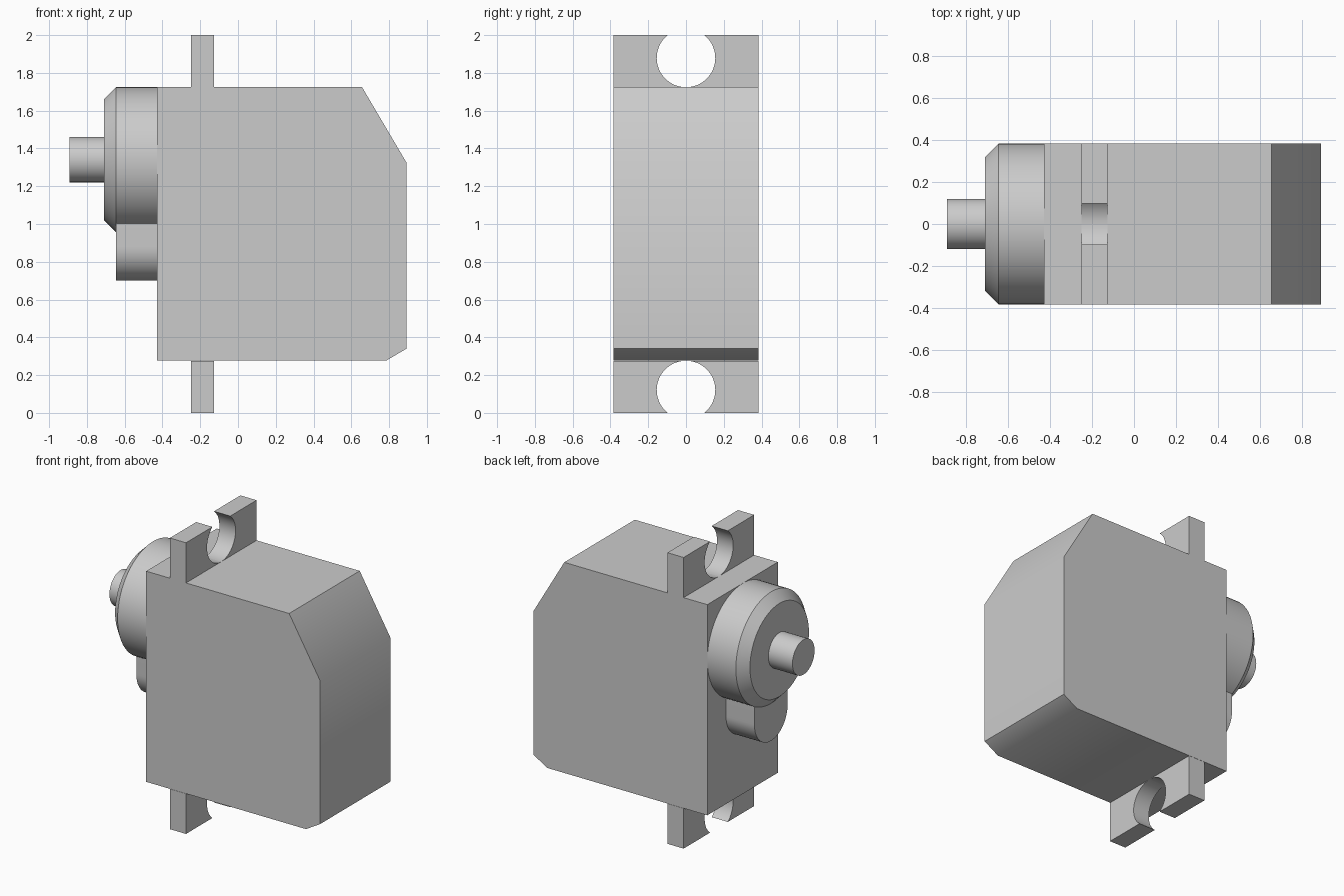
import bpy, bmesh
from math import sin, cos, pi, acos

cube = bpy.data.objects.get("Cube")
if cube:
    bpy.data.objects.remove(cube, do_unlink=True)

grey = bpy.data.materials.new("plain_grey")
grey.use_nodes = True
grey.diffuse_color = (0.6, 0.6, 0.6, 1)
grey.node_tree.nodes["Principled BSDF"].inputs["Base Color"].default_value = (0.6, 0.6, 0.6, 1)

parts = []
HALF = 0.383                 # half depth of the case
TOP, BOTTOM = 1.724, 0.277   # case height range
FACE = -0.43                 # case side carrying the shaft
AXIS_Z = TOP - HALF          # shaft height


def loft(name, rings):
    """Closed solid through matching rings of points."""
    bm = bmesh.new()
    loops = [[bm.verts.new(p) for p in ring] for ring in rings]
    n = len(loops[0])
    for a, b in zip(loops, loops[1:]):
        for i in range(n):
            j = (i + 1) % n
            bm.faces.new((a[i], a[j], b[j], b[i]))
    bm.faces.new(loops[0])
    bm.faces.new(loops[-1])
    bmesh.ops.recalc_face_normals(bm, faces=bm.faces)
    mesh = bpy.data.meshes.new(name)
    bm.to_mesh(mesh)
    bm.free()
    mesh.materials.append(grey)
    obj = bpy.data.objects.new(name, mesh)
    bpy.context.collection.objects.link(obj)
    parts.append(obj)
    return obj


def along_x(profile, x0, x1):
    return [[(x, y, z) for y, z in profile] for x in (x0, x1)]


def arc(radius, z, start, end, steps):
    angles = [start + (end - start) * i / steps for i in range(steps + 1)]
    return [(radius * cos(a), z + radius * sin(a)) for a in angles]


def disc_ring(x, radius):
    return [(x, y, z) for y, z in arc(radius, AXIS_Z, 0, 2 * pi, 64)[:-1]]


# Case with two chamfered corners
outline = [(FACE, BOTTOM), (0.785, BOTTOM), (0.892, 0.34),
           (0.892, 1.325), (0.657, TOP), (FACE, TOP)]
loft("case", [[(x, y, z) for x, z in outline] for y in (-HALF, HALF)])

# Mounting tabs, each with an open screw hole
HOLE = 0.155
hole_z = TOP + HOLE
opening = acos((2 - hole_z) / HOLE)
half_tab = [(HALF, TOP), (HALF, 2)] + arc(HOLE, hole_z, pi / 2 - opening, -pi / 2, 24)
for name, flip in (("upper_tab", False), ("lower_tab", True)):
    profile = [(y, 2 - z if flip else z) for y, z in half_tab]
    tab = loft(name, along_x(profile, -0.25, -0.127))
    mirror = tab.modifiers.new("mirror", "MIRROR")
    mirror.use_axis = (False, True, False)
    mirror.use_mirror_merge = False

# Round gear housing with chamfered rim
loft("gear_housing", [disc_ring(FACE, HALF), disc_ring(-0.647, HALF), disc_ring(-0.71, 0.32)])

# Output shaft
loft("output_shaft", [disc_ring(-0.70, 0.12), disc_ring(-0.893, 0.12)])

# Smaller housing with rounded lower end
R = 0.18
loft("small_gear_housing",
     along_x([(-R, 1.1)] + arc(R, 0.7 + R, pi, 2 * pi, 32) + [(R, 1.1)], FACE, -0.646))

bpy.ops.object.select_all(action="DESELECT")
for obj in parts:
    obj.select_set(True)
bpy.context.view_layer.objects.active = parts[0]
bpy.ops.object.shade_smooth_by_angle(angle=0.6)
